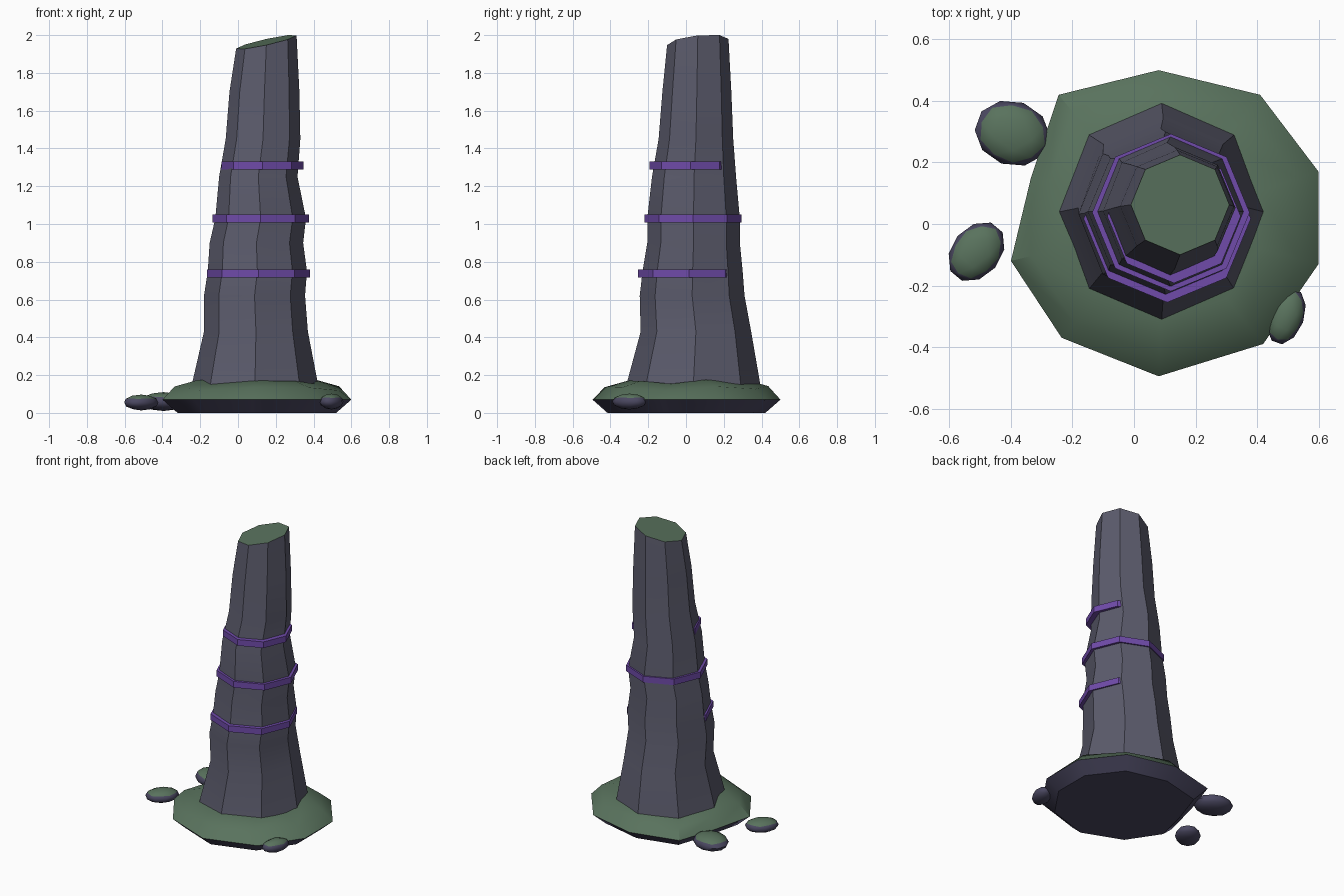
import bpy, bmesh
from math import sin, cos, pi, radians
from mathutils import Matrix, Vector

if "Cube" in bpy.data.objects:
    bpy.data.objects.remove(bpy.data.objects["Cube"])


def material(name, rgb):
    m = bpy.data.materials.new(name)
    m.diffuse_color = (*rgb, 1)
    m.use_nodes = True
    m.node_tree.nodes["Principled BSDF"].inputs["Base Color"].default_value = m.diffuse_color
    return m


STONE = material("stone", (0.105, 0.105, 0.15))
MOSS = material("moss", (0.10, 0.17, 0.11))
DARK = material("dark_stone", (0.07, 0.065, 0.12))
CRYSTAL = material("crystal", (0.16, 0.07, 0.40))


def finish(name, bm, mats, angle=30):
    bmesh.ops.recalc_face_normals(bm, faces=bm.faces)
    me = bpy.data.meshes.new(name)
    bm.to_mesh(me)
    bm.free()
    for m in mats:
        me.materials.append(m)
    ob = bpy.data.objects.new(name, me)
    bpy.context.collection.objects.link(ob)
    bpy.ops.object.select_all(action='DESELECT')
    ob.select_set(True)
    bpy.context.view_layer.objects.active = ob
    bpy.ops.object.shade_smooth_by_angle(angle=radians(angle))
    return ob


def loft(rings):
    """Bridge equal-sized point rings and cap both ends; returns bmesh and top cap."""
    bm = bmesh.new()
    loops = [[bm.verts.new(p) for p in r] for r in rings]
    n = len(loops[0])
    for a, b in zip(loops, loops[1:]):
        for i in range(n):
            j = (i + 1) % n
            bm.faces.new((a[i], a[j], b[j], b[i]))
    bm.faces.new(loops[0][::-1])
    top = bm.faces.new(loops[-1])
    return bm, top


def octagon(x0, x1, y0, y1, z):
    cx, cy, rx, ry = (x0 + x1) / 2, (y0 + y1) / 2, (x1 - x0) / 2, (y1 - y0) / 2
    return [Vector((cx + rx * cos(i * pi / 4), cy + ry * sin(i * pi / 4), z)) for i in range(8)]


# Column: eight-sided, leaning and tapering, with a slanted mossy top
levels = [  # x min, x max, y min, y max, z
    (-.25, .43, -.32, .40, .10), (-.24, .42, -.31, .39, .17),
    (-.18, .37, -.24, .345, .43), (-.18, .355, -.245, .31, .62),
    (-.16, .365, -.23, .30, .75), (-.15, .345, -.205, .285, .90),
    (-.12, .36, -.205, .285, 1.03), (-.10, .315, -.18, .265, 1.25),
    (-.065, .33, -.145, .25, 1.45), (-.045, .325, -.125, .24, 1.70),
    (-.01, .31, -.10, .225, 1.95)]
rings = [octagon(*l) for l in levels]
for p in rings[-1]:
    p.z = min(2.0, 1.928 + .22 * (p.x + .01) + .10 * (p.y - .06))
bm, cap = loft(rings)
cap.material_index = 1
finish("column", bm, [STONE, MOSS])

# Crystal bands: thin rings that surface where the column is narrower
for i, (cx, cy, r, z) in enumerate([(.108, .017, .272, .737), (.12, .037, .256, 1.03),
                                    (.13, .025, .217, 1.31)]):
    box = (cx - r, cx + r, cy - r, cy + r)
    bm, _ = loft([octagon(*box, z - .021), octagon(*box, z + .021)])
    finish(f"crystal_band_{i + 1}", bm, [CRYSTAL])

# Mossy mound around the foot
outline = [(.08, .50), (-.245, .42), (-.335, .15), (-.40, -.12), (-.235, -.37),
           (.08, -.495), (.42, -.39), (.60, -.13), (.60, .17), (.41, .42)]
rings = []
for s, z in [(.84, 0), (1, .07), (.87, .13), (.62, .165)]:
    rings.append([Vector((.10 + (x - .10) * s, y * s,
                          z + (.012 * cos(i * 2.3) if z > .1 else 0)))
                  for i, (x, y) in enumerate(outline)])
bm, _ = loft(rings)
bm.normal_update()
bmesh.ops.recalc_face_normals(bm, faces=bm.faces)
for f in bm.faces:
    f.material_index = 1 if f.calc_center_median().z > .08 else 0
finish("mound", bm, [DARK, MOSS], 35)

# Loose pebbles with mossy tops
pebbles = [  # centre, radii, turn
    ((-.395, .295, .06), (.125, .105, .05), -20),
    ((-.512, -.09, .055), (.108, .08, .042), 50),
    ((.495, -.30, .06), (.095, .058, .042), 70)]
for i, (c, r, turn) in enumerate(pebbles):
    bm = bmesh.new()
    bmesh.ops.create_icosphere(bm, subdivisions=2, radius=1)
    bm.normal_update()
    for f in bm.faces:
        f.material_index = 1 if f.normal.z > .5 else 0
    bm.transform(Matrix.Translation(c) @ Matrix.Rotation(radians(turn), 4, 'Z')
                 @ Matrix.Diagonal((*r, 1)))
    finish(f"pebble_{i + 1}", bm, [DARK, MOSS], 40)
